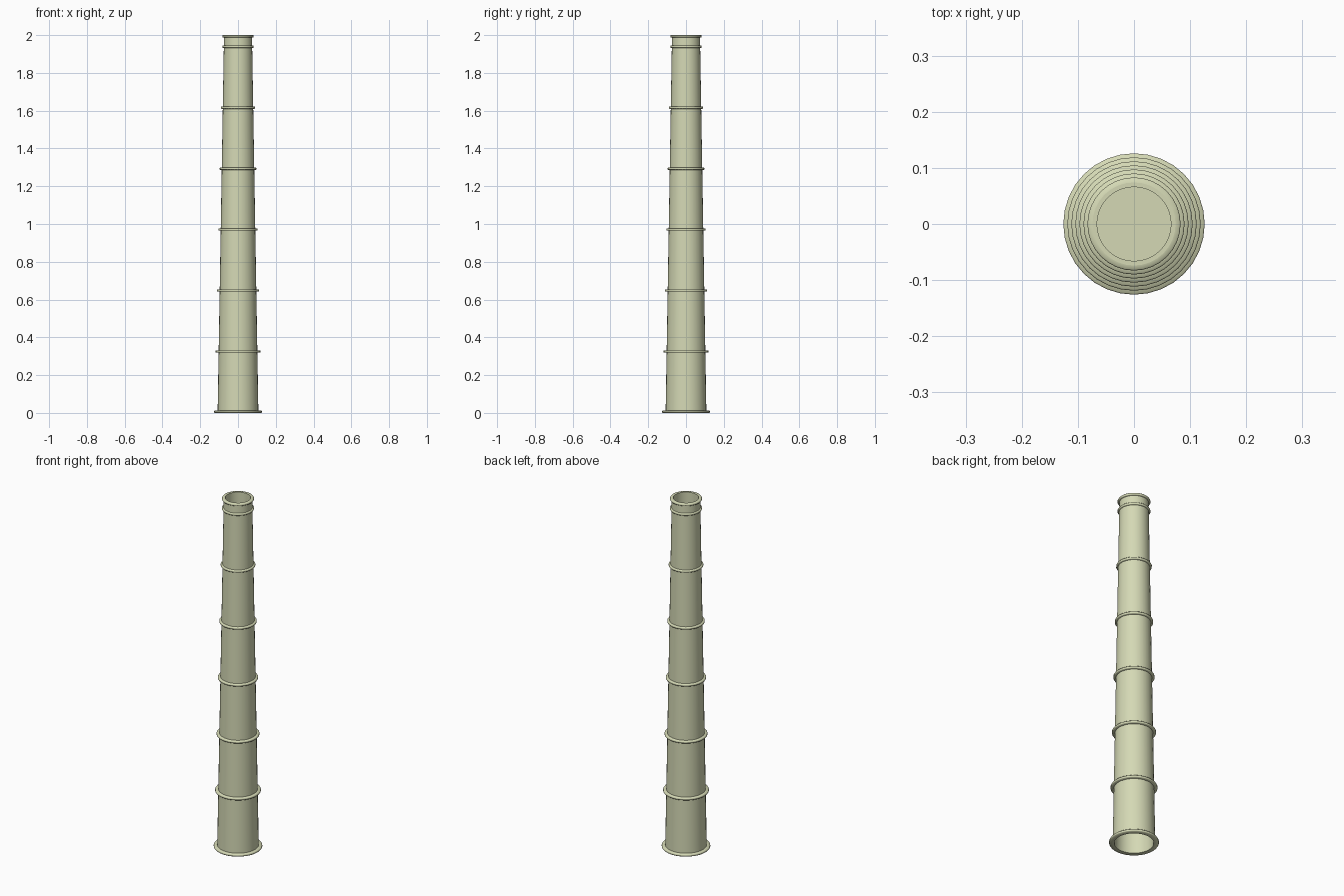
import bpy, math

if "Cube" in bpy.data.objects:
    bpy.data.objects.remove(bpy.data.objects["Cube"])

SIDES = 32
mat = bpy.data.materials.new("pale olive")
mat.diffuse_color = (0.66, 0.69, 0.46, 1)
mat.use_nodes = True
mat.node_tree.nodes["Principled BSDF"].inputs["Base Color"].default_value = mat.diffuse_color


def lathe(name, profile, closed=True, angle=40):
    """Spin a (radius, z) profile around the z axis."""
    verts, faces, n = [], [], len(profile)
    for i in range(SIDES):
        a = 2 * math.pi * i / SIDES
        verts += [(r * math.cos(a), r * math.sin(a), z) for r, z in profile]
    for i in range(SIDES):
        j = (i + 1) % SIDES
        for k in range(n if closed else n - 1):
            m = (k + 1) % n
            faces.append((i * n + k, j * n + k, j * n + m, i * n + m))
    mesh = bpy.data.meshes.new(name)
    mesh.from_pydata(verts, [], faces)
    mesh.materials.append(mat)
    ob = bpy.data.objects.new(name, mesh)
    bpy.context.collection.objects.link(ob)
    bpy.ops.object.select_all(action='DESELECT')
    ob.select_set(True)
    bpy.context.view_layer.objects.active = ob
    bpy.ops.object.shade_smooth_by_angle(angle=math.radians(angle))
    return ob


def body_radius(z):
    return 0.108 - 0.017 * z


# Hollow tapered stack
lathe("chimney_shaft", [(body_radius(0), 0), (body_radius(2), 2),
                        (0.066, 2), (0.1, 0)])

# Flange rings at each joint, with softened outer edges
T = 0.012
joints = [0.0] + [0.319 + 0.3227 * i for i in range(6)] + [2 - T]
for i, z in enumerate(joints):
    outer = max(0.126 - 0.0223 * z, 0.083)
    inner = body_radius(z) - 0.004
    lathe(f"flange_ring_{i + 1}", [(inner, z), (outer - 0.002, z), (outer, z + 0.003),
                                   (outer, z + T - 0.003), (outer - 0.002, z + T),
                                   (inner, z + T)], angle=60)

# Inner plate closing the flue
bpy.ops.mesh.primitive_cylinder_add(vertices=SIDES, radius=0.086, depth=0.008,
                                    location=(0, 0, 1.0))
plate = bpy.context.object
plate.name = "flue_plate"
plate.data.materials.append(mat)
